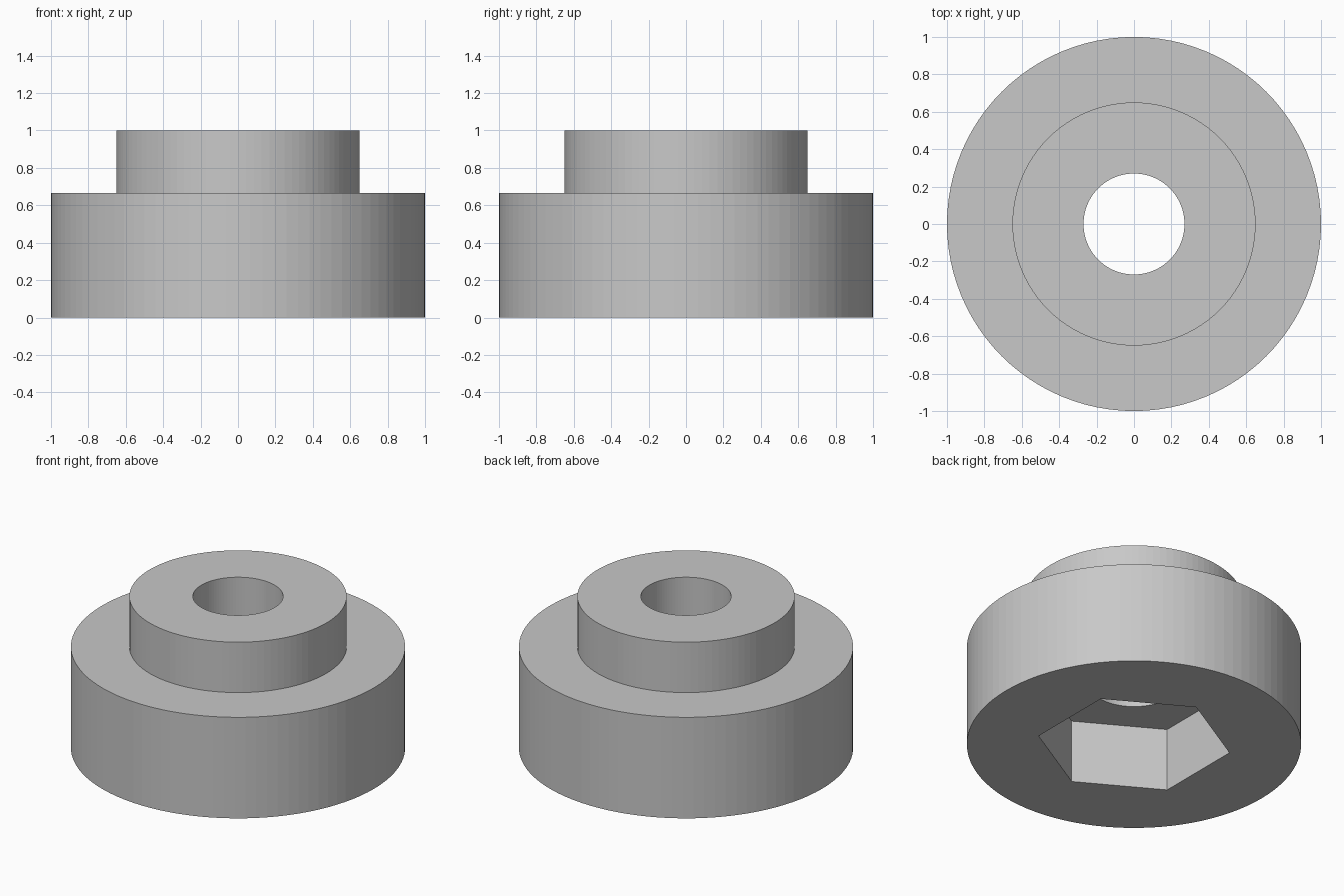
import bpy
import bmesh
from math import cos, sin, pi

SEGMENTS = 96
OUTER_R, HUB_R, BORE_R = 1.0, 0.65, 0.27
SHOULDER_Z, TOP_Z, POCKET_Z = 0.667, 1.0, 0.417
HEX_FLAT = 0.502  # centre to flat of the nut pocket

cube = bpy.data.objects.get("Cube")
if cube:
    bpy.data.objects.remove(cube, do_unlink=True)


def circle(radius):
    return lambda angle: radius


def hexagon(angle):
    # Corners point along y, flats face x
    return HEX_FLAT / cos((angle + pi / 6) % (pi / 3) - pi / 6)


def make_material(name, value):
    mat = bpy.data.materials.new(name)
    mat.use_nodes = True
    colour = (value, value, value, 1.0)
    mat.diffuse_color = colour
    mat.node_tree.nodes["Principled BSDF"].inputs["Base Color"].default_value = colour
    return mat


# Closed cross-section: outside wall, shoulder, hub, bore, nut pocket
sections = [
    (circle(OUTER_R), 0),
    (circle(OUTER_R), SHOULDER_Z),
    (circle(HUB_R), SHOULDER_Z),
    (circle(HUB_R), TOP_Z),
    (circle(BORE_R), TOP_Z),
    (circle(BORE_R), POCKET_Z),
    (hexagon, POCKET_Z),
    (hexagon, 0),
]

bm = bmesh.new()
angles = [2 * pi * i / SEGMENTS for i in range(SEGMENTS)]
rings = [[bm.verts.new((r(a) * cos(a), r(a) * sin(a), z)) for a in angles]
         for r, z in sections]
for k, ring in enumerate(rings):
    above = rings[(k + 1) % len(rings)]
    for i in range(SEGMENTS):
        j = (i + 1) % SEGMENTS
        bm.faces.new((ring[i], ring[j], above[j], above[i]))
bmesh.ops.recalc_face_normals(bm, faces=bm.faces[:])

mesh = bpy.data.meshes.new("stepped_knob")
bm.to_mesh(mesh)
bm.free()
mesh.materials.append(make_material("light grey", 0.58))
knob = bpy.data.objects.new("stepped_knob", mesh)
bpy.context.collection.objects.link(knob)
